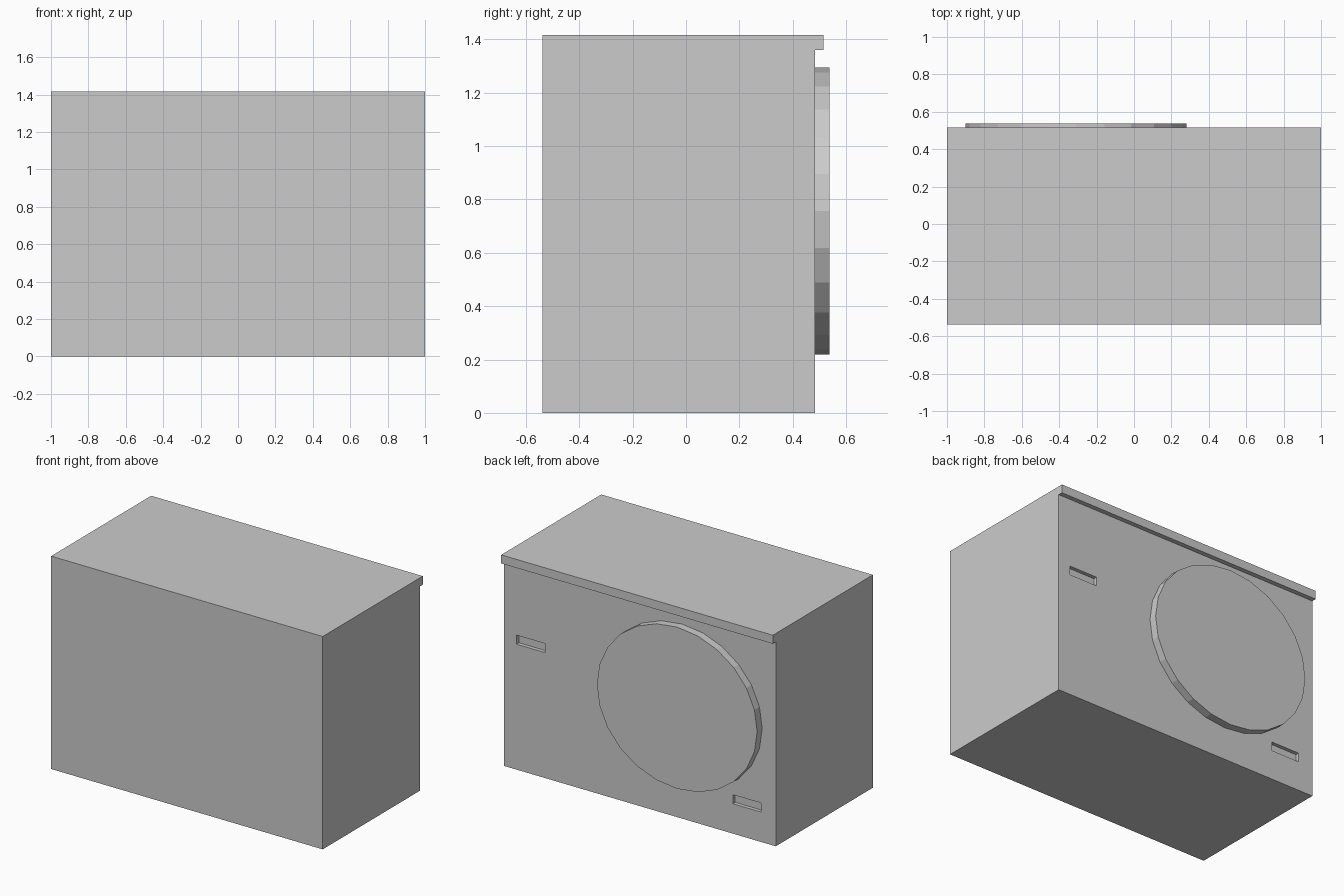
import bpy, math

if "Cube" in bpy.data.objects:
    bpy.data.objects.remove(bpy.data.objects["Cube"])


def make_mesh(name, verts, faces):
    mesh = bpy.data.meshes.new(name)
    mesh.from_pydata(verts, [], faces)
    obj = bpy.data.objects.new(name, mesh)
    bpy.context.collection.objects.link(obj)
    return obj


def prism(name, ring_a, ring_b):
    """Closed prism between two matching outlines."""
    n = len(ring_a)
    sides = [(i, (i + 1) % n, n + (i + 1) % n, n + i) for i in range(n)]
    caps = [tuple(reversed(range(n))), tuple(range(n, 2 * n))]
    return make_mesh(name, ring_a + ring_b, sides + caps)


FRONT, BACK, LIP, RIM = -0.537, 0.484, 0.515, 0.537
HEIGHT = 1.417

# Casing: side profile with an overhanging lip at the top of the back
profile = [(FRONT, 0), (BACK, 0), (BACK, 1.36), (LIP, 1.36),
           (LIP, HEIGHT), (FRONT, HEIGHT)]
casing = prism("casing", [(-1, y, z) for y, z in profile],
               [(1, y, z) for y, z in profile])

# Two shallow grip slots cut into the back
for i, (x, z) in enumerate([(0.805, 0.865), (-0.788, 0.229)]):
    bpy.ops.mesh.primitive_cube_add(size=1, location=(x, BACK, z))
    cutter = bpy.context.object
    cutter.name = f"slot_cutter_{i + 1}"
    cutter.scale = (0.208, 0.05, 0.06)
    cutter.hide_render = True
    cutter.hide_set(True)
    cut = casing.modifiers.new(f"slot_{i + 1}", "BOOLEAN")
    cut.operation = "DIFFERENCE"
    cut.solver = "EXACT"
    cut.object = cutter

# Raised oval fan cover, 24 flat sides
outline = [(-0.31 + 0.59 * math.cos(a), 0.757 + 0.538 * math.sin(a))
           for a in (math.tau * k / 24 for k in range(24))]
prism("fan_cover", [(x, RIM, z) for x, z in outline],
      [(x, BACK - 0.005, z) for x, z in outline])

# Make all normals point outwards
for obj in bpy.context.collection.objects:
    if obj.name in ("casing", "fan_cover"):
        import bmesh
        bm = bmesh.new()
        bm.from_mesh(obj.data)
        bmesh.ops.recalc_face_normals(bm, faces=bm.faces)
        bm.to_mesh(obj.data)
        bm.free()
